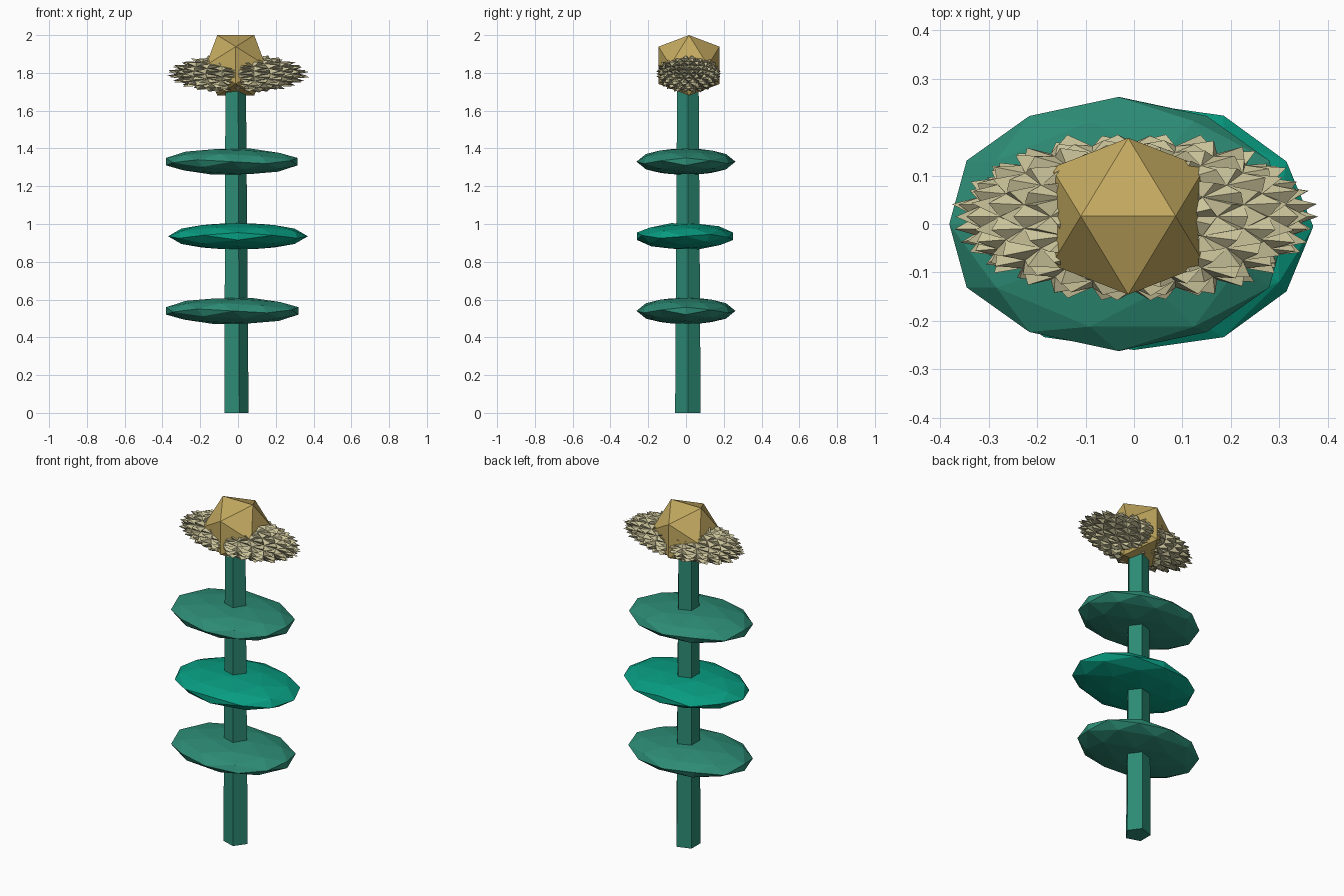
import bpy, bmesh, math, random
from mathutils import Matrix, Vector

if "Cube" in bpy.data.objects:
    bpy.data.objects.remove(bpy.data.objects["Cube"])

random.seed(4)
PHI = (1 + 5 ** 0.5) / 2


def material(name, rgb):
    m = bpy.data.materials.new(name)
    m.diffuse_color = tuple((c / 255) ** 2.2 for c in rgb) + (1,)
    m.use_nodes = True
    m.node_tree.nodes["Principled BSDF"].inputs["Base Color"].default_value = m.diffuse_color
    return m


def finish(bm, name, mat):
    bmesh.ops.recalc_face_normals(bm, faces=bm.faces[:])
    me = bpy.data.meshes.new(name)
    bm.to_mesh(me)
    bm.free()
    me.materials.append(mat)
    ob = bpy.data.objects.new(name, me)
    bpy.context.collection.objects.link(ob)
    return ob


def ico_ball(levels):
    """Unit icosahedron with an edge on top along x, subdivided onto the sphere."""
    bm = bmesh.new()
    for a in (-1, 1):
        for b in (-PHI, PHI):
            for co in ((a, 0, b), (0, b, a), (b, a, 0)):
                bm.verts.new(Vector(co).normalized())
    bmesh.ops.convex_hull(bm, input=bm.verts[:])
    for _ in range(levels):
        bmesh.ops.subdivide_edges(bm, edges=bm.edges[:], cuts=1, use_grid_fill=True)
        for v in bm.verts:
            v.co.normalize()
    return bm


def place(bm, center, radii, rot=Matrix.Identity(4)):
    m = Matrix.Translation(center) @ Matrix.Diagonal((*radii, 1)) @ rot
    bmesh.ops.transform(bm, matrix=m, verts=bm.verts[:])


green = material("stem_green", (48, 138, 116))
bright = material("bright_green", (16, 155, 128))
cream = material("petal_cream", (200, 193, 152))
gold = material("centre_gold", (194, 168, 96))

# Five-sided tapering stem
bm = bmesh.new()
rings = [[bm.verts.new((cx + r * math.cos(i * math.tau / 5),
                        0.01 + r * math.sin(i * math.tau / 5), z)) for i in range(5)]
         for cx, r, z in ((-0.015, 0.071, 0), (-0.018, 0.06, 1.75))]
for i in range(5):
    j = (i + 1) % 5
    bm.faces.new((rings[0][i], rings[0][j], rings[1][j], rings[1][i]))
for ring in rings:
    bm.faces.new(ring)
finish(bm, "stem", green)

# Three flattened leaf discs
tilt = math.radians(15.85)
end_flat = Matrix.Rotation(tilt, 4, 'Y') @ Matrix.Rotation(math.pi / 2, 4, 'Z')
side_flat = Matrix.Rotation(tilt, 4, 'X')
for name, c, r, rot, mat in (
        ("lower_leaf", (-0.03, 0, 0.54), (0.364, 0.262, 0.072), end_flat, green),
        ("middle_leaf", (0, -0.005, 0.935), (0.37, 0.265, 0.072), side_flat, bright),
        ("upper_leaf", (-0.033, 0, 1.33), (0.362, 0.262, 0.072), end_flat, green)):
    bm = ico_ball(1)
    place(bm, c, r, rot)
    finish(bm, name, mat)

# Spiky flattened petal ring: every facet raised to a point
bm = ico_ball(2)
for v in bm.verts:
    v.co *= 0.87
poked = bmesh.ops.poke(bm, faces=bm.faces[:])
for v in poked["verts"]:
    v.co = v.co.normalized() * random.uniform(0.95, 1.03)
place(bm, (0, 0.015, 1.795), (0.375, 0.176, 0.104))
finish(bm, "petals", cream)

# Flower centre
bm = ico_ball(0)
place(bm, (-0.012, 0.016, 1.84), (0.186, 0.19, 0.188))
finish(bm, "flower_centre", gold)
